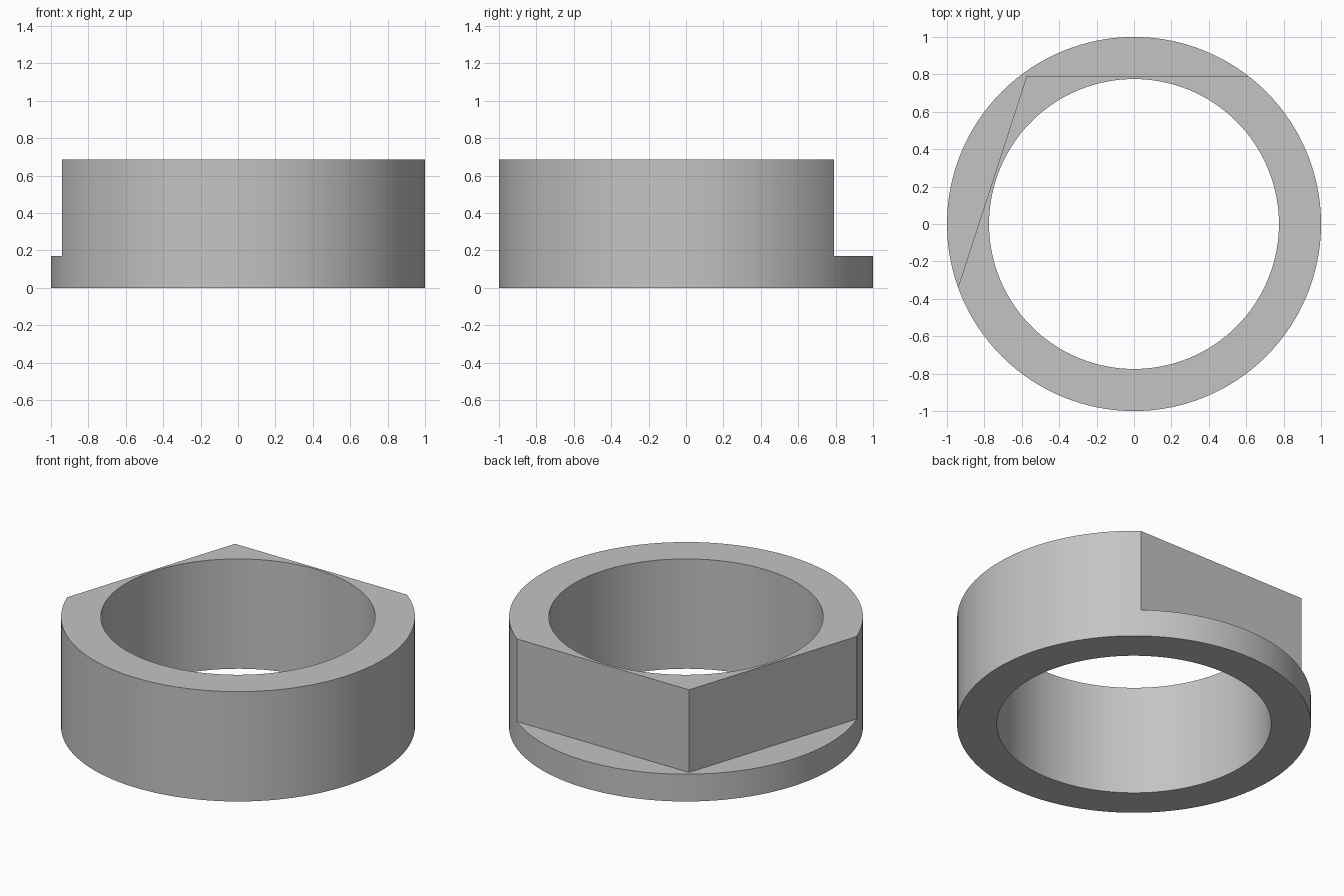
import bpy
import math
from mathutils import Matrix

default = bpy.data.objects.get("Cube")
if default:
    bpy.data.objects.remove(default, do_unlink=True)

HEIGHT, STEP = 0.685, 0.17
OUTER, BORE, FLAT = 1.0, 0.775, 0.79

grey = bpy.data.materials.new("plain grey")
grey.use_nodes = True
grey.diffuse_color = (0.55, 0.55, 0.55, 1)
grey.node_tree.nodes["Principled BSDF"].inputs["Base Color"].default_value = (0.55, 0.55, 0.55, 1)


def cylinder(name, radius, low, high):
    bpy.ops.mesh.primitive_cylinder_add(vertices=128, radius=radius, depth=high - low,
                                        location=(0, 0, (low + high) / 2))
    obj = bpy.context.object
    obj.name = name
    obj.data.materials.append(grey)
    return obj


def flat_cutter(name, turn):
    """Block that removes everything beyond a flat, above the step."""
    bpy.ops.mesh.primitive_cube_add(size=1)
    obj = bpy.context.object
    obj.name = name
    obj.data.materials.append(grey)
    obj.data.transform(Matrix.Rotation(turn, 4, "Z")
                       @ Matrix.Translation((0, FLAT + 0.5, STEP + 0.5))
                       @ Matrix.Diagonal((4, 1, 1, 1)))
    return obj


# Ring body, its bore and two flats set a fifth of a turn apart
ring = cylinder("ring_body", OUTER, 0, HEIGHT)
cutters = [cylinder("bore_cutter", BORE, -0.2, HEIGHT + 0.2),
           flat_cutter("back_flat_cutter", 0),
           flat_cutter("right_flat_cutter", math.radians(72))]

bpy.ops.object.select_all(action="DESELECT")
ring.select_set(True)
bpy.context.view_layer.objects.active = ring
for cutter in cutters:
    cutter.hide_render = True
    cut = ring.modifiers.new(cutter.name, "BOOLEAN")
    cut.operation = "DIFFERENCE"
    cut.solver = "EXACT"
    cut.object = cutter
    bpy.ops.object.modifier_apply(modifier=cut.name)
    bpy.data.objects.remove(cutter, do_unlink=True)

# Smooth round walls, crisp edges
bpy.ops.object.shade_smooth_by_angle(angle=math.radians(15))
